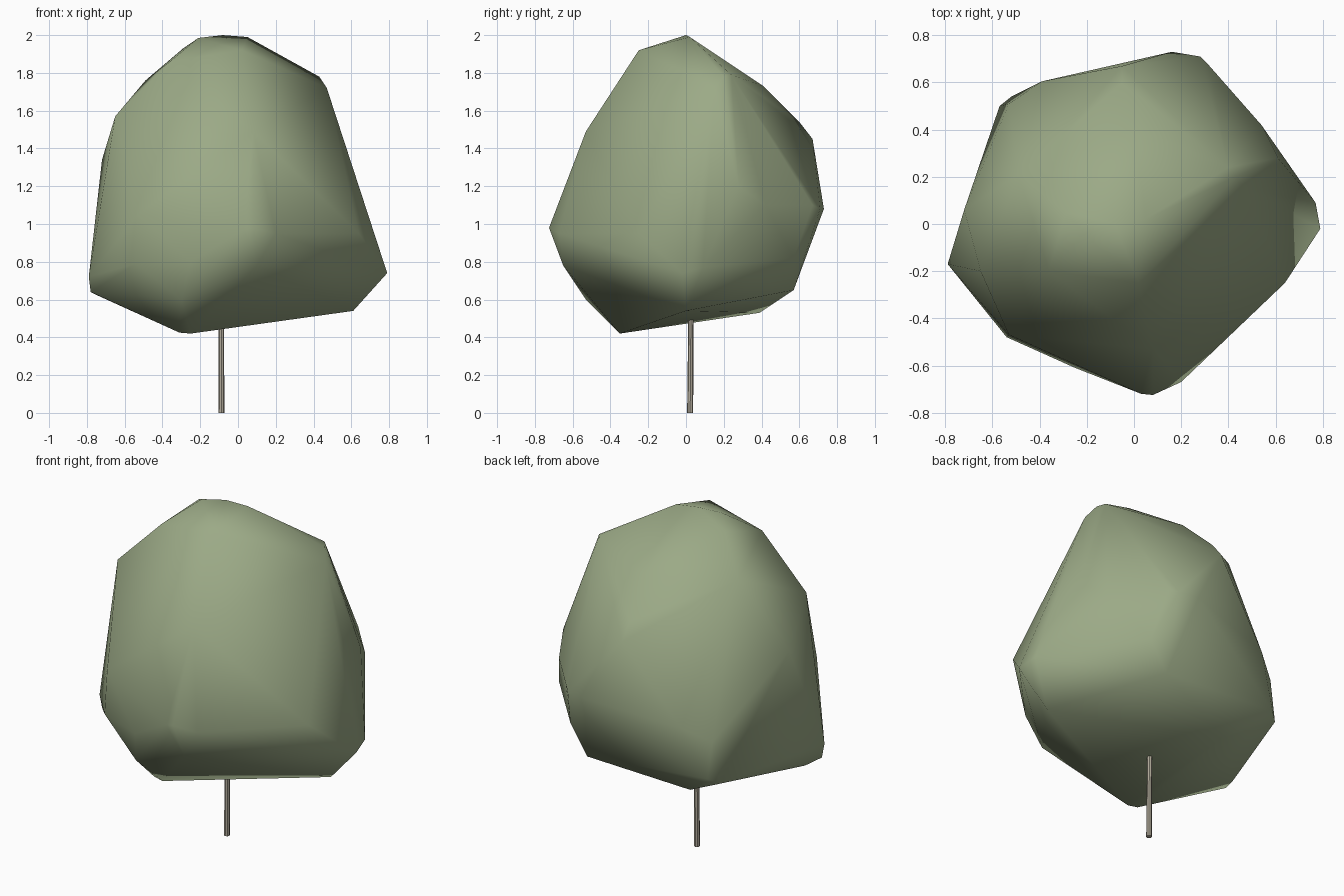
import bpy, bmesh
from mathutils import Vector

if "Cube" in bpy.data.objects:
    bpy.data.objects.remove(bpy.data.objects["Cube"])


def paint(obj, name, color):
    mat = bpy.data.materials.new(name)
    mat.diffuse_color = color
    mat.use_nodes = True
    mat.node_tree.nodes["Principled BSDF"].inputs["Base Color"].default_value = mat.diffuse_color
    obj.data.materials.append(mat)


def add_object(name, bm, smooth=True):
    mesh = bpy.data.meshes.new(name)
    bmesh.ops.recalc_face_normals(bm, faces=bm.faces)
    for f in bm.faces:
        f.smooth = smooth
    bm.to_mesh(mesh)
    bm.free()
    obj = bpy.data.objects.new(name, mesh)
    bpy.context.collection.objects.link(obj)
    return obj


# Canopy: convex hull around its corner points
corners = [
    # crown
    (-.08, 0, 2), (.05, .02, 1.99), (-.21, -.04, 1.985), (.02, -.25, 1.92),
    (-.36, -.2, 1.86), (-.29, .05, 1.93), (-.49, .21, 1.76),
    # shoulders
    (.4, .24, 1.79), (.43, .2, 1.78), (.47, .15, 1.72), (0, .41, 1.73),
    (-.05, .6, 1.54), (-.05, .67, 1.45), (-.65, -.2, 1.57), (-.72, .06, 1.34),
    (.08, -.53, 1.49),
    # waist
    (.16, .73, 1.08), (.28, .71, 1.08), (.32, .67, 1.1), (.54, .42, 1.1),
    (.61, .28, 1.2), (.6, .28, .85), (.36, .57, .82), (.77, .09, .77),
    (.79, -.02, .74), (.64, -.25, .95), (.2, -.67, .95), (.08, -.725, .98),
    (.03, -.72, .97), (-.53, -.47, 1.05), (-.54, -.48, .79), (-.25, -.61, .8),
    (-.79, -.17, .72), (-.39, .605, 1), (-.53, .51, .92),
    # underside
    (-.78, -.16, .64), (-.74, -.06, .62), (-.57, .5, .68), (-.52, .54, .71),
    (.1, -.65, .78), (-.3, -.53, .6), (-.25, -.35, .42), (-.31, -.34, .425),
    (.61, 0, .54), (.25, .57, .65), (-.3, .39, .53),
]
bm = bmesh.new()
for c in corners:
    bm.verts.new(c)
hull = bmesh.ops.convex_hull(bm, input=bm.verts)
unused = [g for g in hull["geom_interior"] if isinstance(g, bmesh.types.BMVert)]
bmesh.ops.delete(bm, geom=unused, context='VERTS')
canopy = add_object("canopy", bm)
paint(canopy, "leaf_green", (.33, .40, .24, 1))

# Trunk: thin, slightly leaning pole ending inside the canopy
bm = bmesh.new()
bmesh.ops.create_cone(bm, cap_ends=True, segments=8, radius1=.016,
                      radius2=.014, depth=.5)
for v in bm.verts:
    v.co += Vector((-.088, .022, .25))
    if v.co.z > .25:
        v.co.y += .004
trunk = add_object("trunk", bm)
paint(trunk, "bark", (.45, .41, .33, 1))
bpy.context.view_layer.objects.active = trunk
trunk.select_set(True)
bpy.ops.object.shade_smooth_by_angle()
